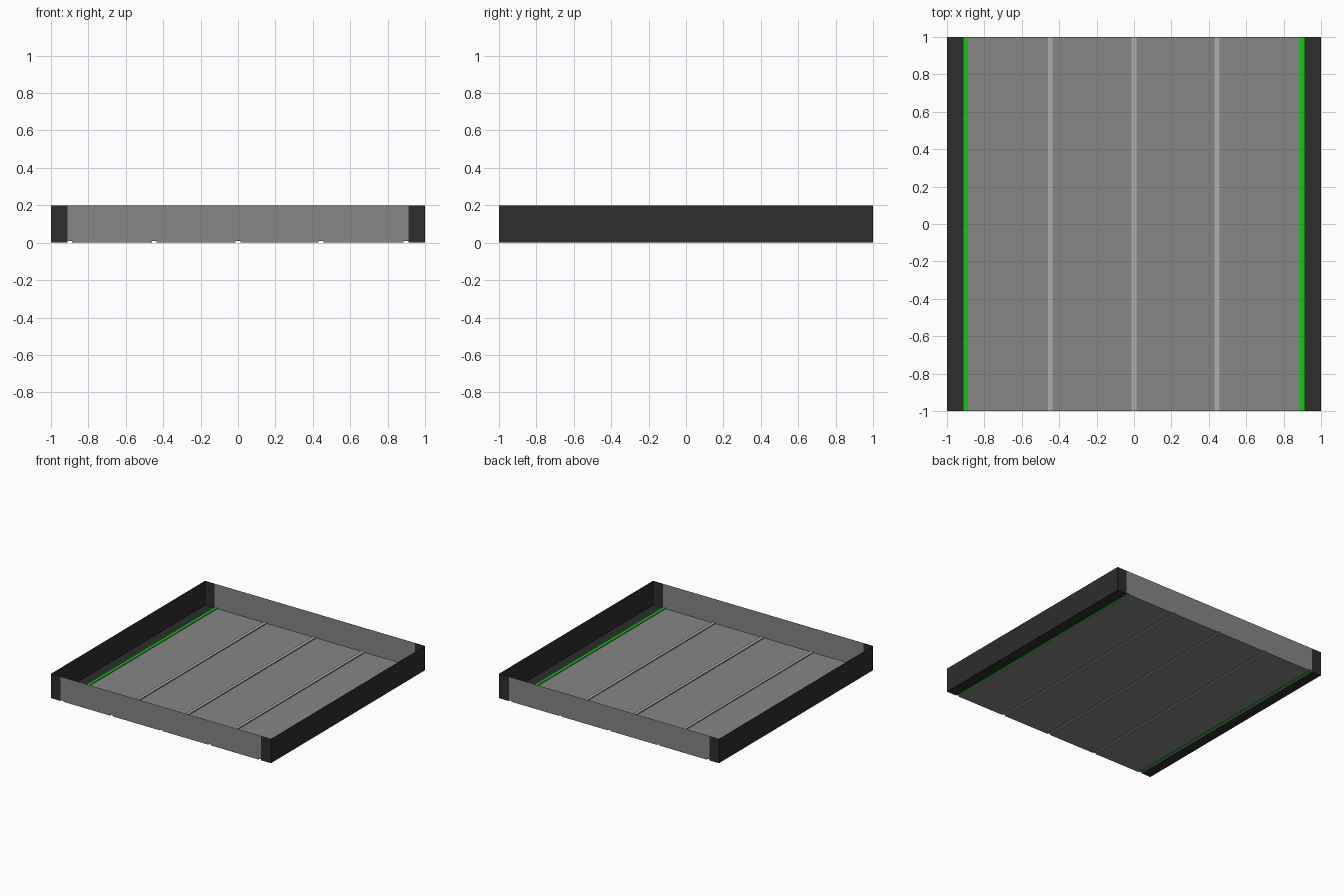
import bpy

cube = bpy.data.objects.get("Cube")
if cube:
    bpy.data.objects.remove(cube, do_unlink=True)


def material(name, r, g, b):
    m = bpy.data.materials.new(name)
    m.use_nodes = True
    m.diffuse_color = (r, g, b, 1)
    m.node_tree.nodes["Principled BSDF"].inputs["Base Color"].default_value = (r, g, b, 1)
    return m


GREY = material("mid grey", 0.238, 0.238, 0.238)
DARK = material("dark grey", 0.026, 0.026, 0.026)
PALE = material("pale grey", 0.43, 0.43, 0.43)
GREEN = material("bright green", 0.004, 0.6, 0.004)

HEIGHT = 0.2    # rim height
RIDGE = 0.008   # how far the stripes rise above the floor
HALF = 0.0125   # half the stripe width


def sheets(name, quads, mat):
    """One object made of flat four-cornered sheets."""
    verts = [v for q in quads for v in q]
    faces = [range(i, i + 4) for i in range(0, len(verts), 4)]
    mesh = bpy.data.meshes.new(name)
    mesh.from_pydata(verts, [], [tuple(f) for f in faces])
    mesh.materials.append(mat)
    obj = bpy.data.objects.new(name, mesh)
    bpy.context.collection.objects.link(obj)


def level(x0, x1, z):
    return [(x0, -1, z), (x1, -1, z), (x1, 1, z), (x0, 1, z)]


def upright(x, z0, z1):
    return [(x, -1, z0), (x, 1, z0), (x, 1, z1), (x, -1, z1)]


def end(x0, x1, y, z):
    return [(x0, y, z), (x1, y, z), (x1, y, HEIGHT), (x0, y, HEIGHT)]


# Cross-section: spans of floor between raised stripes
stripes = [("right_edge_stripe", -0.9, GREEN), ("right_lane_stripe", -0.448, PALE),
           ("centre_stripe", 0, PALE), ("left_lane_stripe", 0.444, PALE),
           ("left_edge_stripe", 0.898, GREEN)]
edges = [-1] + [x + s * HALF for _, x, _ in stripes for s in (-1, 1)] + [1]
spans = list(zip(edges[::2], edges[1::2]))
shoulders, lanes = [spans[0], spans[-1]], spans[1:-1]
ridges = list(zip(edges[1:-1:2], edges[2:-1:2]))

# Floor and shoulders
sheets("floor", [level(a, b, 0) for a, b in lanes], GREY)
sheets("shoulders", [level(a, b, 0) for a, b in shoulders], DARK)

# Raised stripes with their small step faces
for (name, _, mat), (a, b) in zip(stripes, ridges):
    sheets(name, [level(a, b, RIDGE)], mat)
sheets("stripe_steps", [upright(x, 0, RIDGE) for x in edges[1:-1]], GREY)

# Side walls
sheets("side_walls", [upright(x, 0, HEIGHT) for x in (-1, 1)], DARK)

# End walls, notched under each stripe, with dark corners
for name, y in (("front_wall", -1), ("back_wall", 1)):
    sheets(name, [end(a, b, y, 0) for a, b in lanes]
           + [end(a, b, y, RIDGE) for a, b in ridges], GREY)
    sheets(name + "_corners", [end(a, b, y, 0) for a, b in shoulders], DARK)
